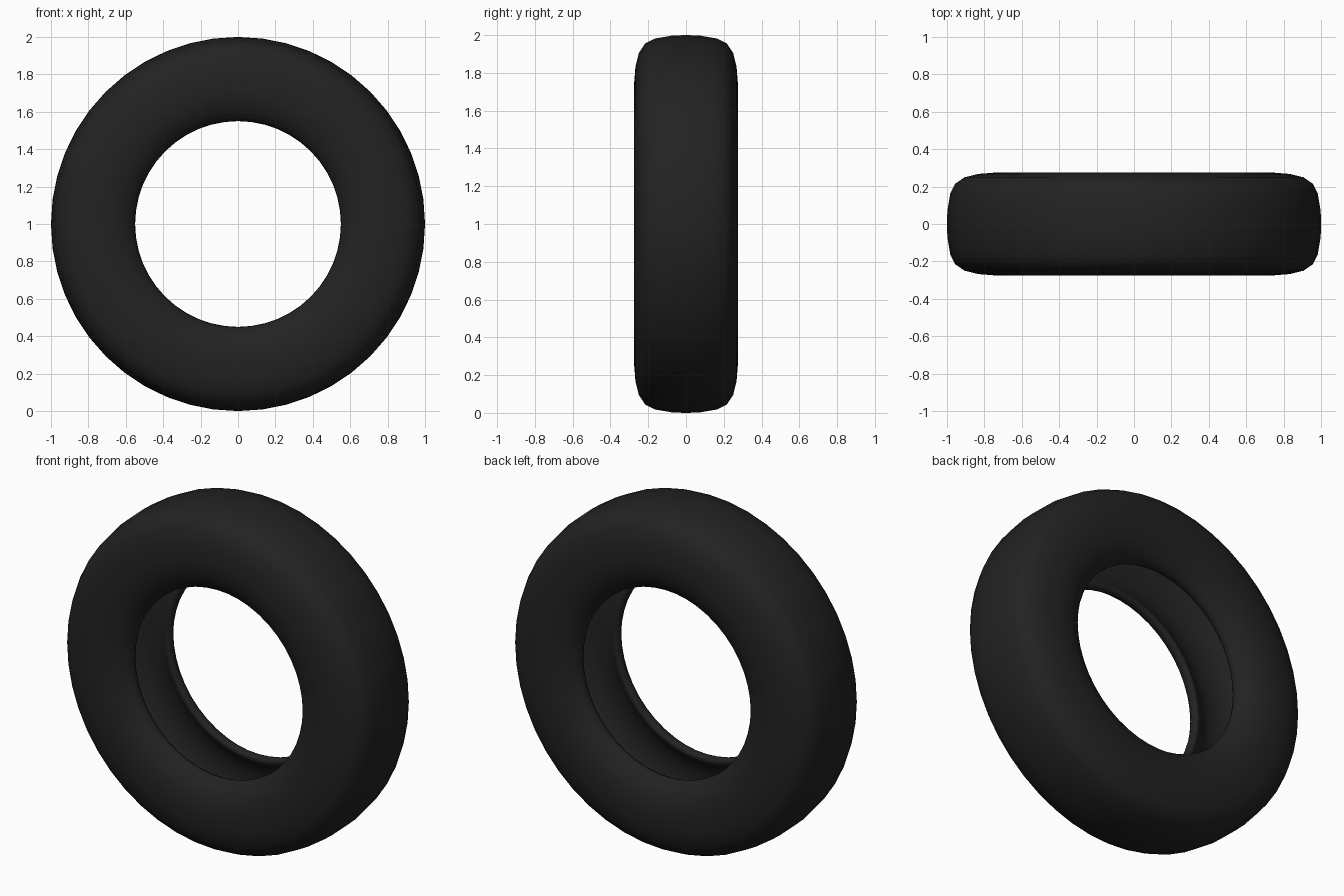
import bpy, bmesh, math

if "Cube" in bpy.data.objects:
    bpy.data.objects.remove(bpy.data.objects["Cube"])

# Rubber colour
rubber = bpy.data.materials.new("black_rubber")
rubber.diffuse_color = (0.016, 0.016, 0.016, 1)
rubber.use_nodes = True
rubber.node_tree.nodes["Principled BSDF"].inputs["Base Color"].default_value = rubber.diffuse_color

SEGMENTS = 48

# Half cross-section (y, radius): tread centre, shoulder, sidewall, bead, inner cavity
half = [(0.0, 1.0), (0.07, 0.998), (0.165, 0.982), (0.215, 0.957), (0.25, 0.905),
        (0.268, 0.83), (0.275, 0.74), (0.265, 0.66), (0.24, 0.605), (0.212, 0.568),
        (0.19, 0.553), (0.17, 0.55), (0.152, 0.558), (0.147, 0.575), (0.16, 0.592),
        (0.195, 0.64), (0.222, 0.70), (0.225, 0.77), (0.212, 0.85), (0.175, 0.91),
        (0.10, 0.94), (0.0, 0.945)]
# Mirror to a closed loop
profile = half + [(-y, r) for y, r in reversed(half[1:-1])]

# Tyre: revolve the loop about the y axis
bm = bmesh.new()
rings = []
for i in range(SEGMENTS):
    a = 2 * math.pi * i / SEGMENTS
    rings.append([bm.verts.new((r * math.cos(a), y, 1 + r * math.sin(a))) for y, r in profile])
n = len(profile)
for i in range(SEGMENTS):
    p, q = rings[i], rings[(i + 1) % SEGMENTS]
    for j in range(n):
        k = (j + 1) % n
        bm.faces.new((p[j], p[k], q[k], q[j]))
bmesh.ops.recalc_face_normals(bm, faces=bm.faces)
for f in bm.faces:
    f.smooth = True
mesh = bpy.data.meshes.new("tyre")
bm.to_mesh(mesh)
bm.free()
mesh.materials.append(rubber)
tyre = bpy.data.objects.new("tyre", mesh)
bpy.context.collection.objects.link(tyre)
